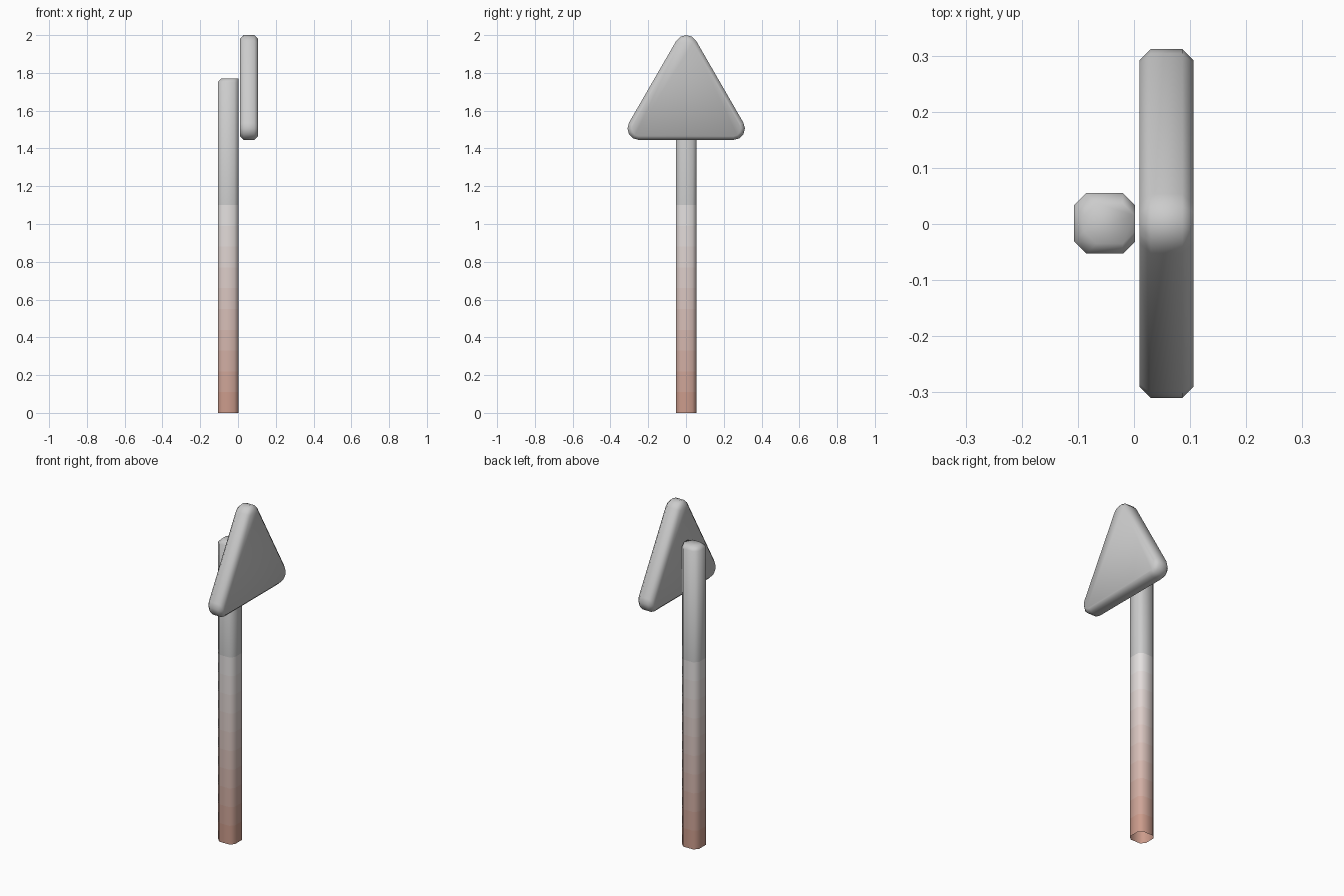
import bpy, math

if "Cube" in bpy.data.objects:
    bpy.data.objects.remove(bpy.data.objects["Cube"])


def loft(name, rings, cap_start=True):
    """Skin a stack of equal-sized rings and cap the ends."""
    n = len(rings[0])
    verts = [p for ring in rings for p in ring]
    faces = []
    for k in range(len(rings) - 1):
        a, b = k * n, (k + 1) * n
        for i in range(n):
            j = (i + 1) % n
            faces.append((a + i, a + j, b + j, b + i))
    faces.append(tuple(range(len(verts) - n, len(verts))))
    if cap_start:
        faces.append(tuple(reversed(range(n))))
    mesh = bpy.data.meshes.new(name)
    mesh.from_pydata(verts, [], faces)
    mesh.polygons.foreach_set("use_smooth", [True] * len(faces))
    obj = bpy.data.objects.new(name, mesh)
    bpy.context.collection.objects.link(obj)
    return obj


def post_ring(z, inset=0.0):
    """Square section with chamfered corners; the side behind the sign stays straight."""
    x0, x1 = -0.107 + inset, 0.002
    y0, y1 = -0.053 + inset, 0.055 - inset
    c = 0.022
    return [(x0 + c, y0, z), (x1 - c, y0, z), (x1, y0 + c, z), (x1, y1 - c, z),
            (x1 - c, y1, z), (x0 + c, y1, z), (x0, y1 - c, z), (x0, y0 + c, z)]


def sign_ring(x, radius, steps=4):
    """Rounded triangle in the y-z plane."""
    centres = [(0.25, 1.506), (0.0, 1.939), (-0.25, 1.506)]
    ring = []
    for k, (cy, cz) in enumerate(centres):
        for s in range(steps + 1):
            a = math.radians(-90 + 120 * k + 120 * s / steps)
            ring.append((x, 0.001 + cy + radius * math.cos(a), cz + radius * math.sin(a)))
    return ring


# Post: open at the bottom, in bands that fade from rusty brown to grey
BANDS, FADE_TOP = 10, 1.1
levels = [FADE_TOP * i / BANDS for i in range(BANDS + 1)]
post = loft("post", [post_ring(z) for z in levels + [1.752]] + [post_ring(1.77, 0.018)],
            cap_start=False)
rust, grey = (0.60, 0.33, 0.26), (0.8, 0.8, 0.8)
for i in range(BANDS + 1):
    t = i / BANDS
    mat = bpy.data.materials.new(f"post_fade_{i}")
    mat.diffuse_color = [r + (g - r) * t for r, g in zip(rust, grey)] + [1.0]
    mat.use_nodes = True
    mat.node_tree.nodes["Principled BSDF"].inputs["Base Color"].default_value = mat.diffuse_color
    post.data.materials.append(mat)
for poly in post.data.polygons:
    poly.material_index = min(poly.index // 8, BANDS)

# Triangular sign plate with chamfered rims
loft("sign_plate", [sign_ring(0.010, 0.041), sign_ring(0.030, 0.061),
                    sign_ring(0.086, 0.061), sign_ring(0.106, 0.041)])
